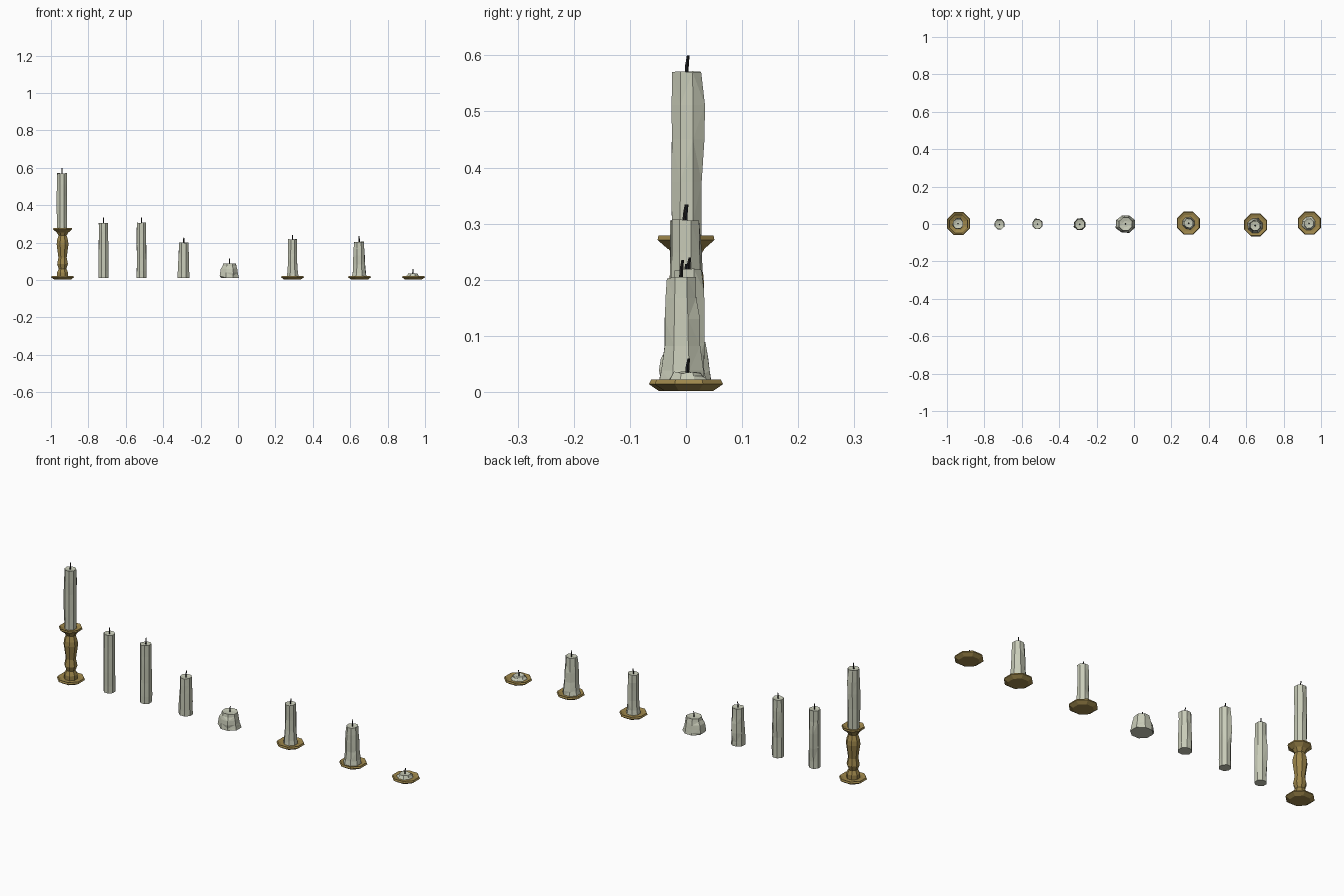
import bpy, random
from math import sin, cos, pi, radians

if "Cube" in bpy.data.objects:
    bpy.data.objects.remove(bpy.data.objects["Cube"])

random.seed(4)


def material(name, rgb):
    m = bpy.data.materials.new(name)
    m.diffuse_color = (*rgb, 1)
    m.use_nodes = True
    m.node_tree.nodes["Principled BSDF"].inputs["Base Color"].default_value = m.diffuse_color
    return m


WAX = material("wax", (0.58, 0.60, 0.48))
BRASS = material("brass", (0.34, 0.24, 0.07))
CHAR = material("charred_wick", (0.015, 0.015, 0.015))


def loft(name, rings, mat):
    """Skin a stack of equal-sized rings and cap both ends."""
    n = len(rings[0])
    verts = [p for ring in rings for p in ring]
    faces = [tuple(reversed(range(n))),
             tuple(range((len(rings) - 1) * n, len(rings) * n))]
    for k in range(len(rings) - 1):
        for i in range(n):
            a, b = k * n + i, k * n + (i + 1) % n
            # alternate the diagonals for chiselled facets
            if mat == WAX and (i + k) % 2:
                faces += [(a, b, b + n), (a, b + n, a + n)]
            elif mat == WAX:
                faces += [(a, b, a + n), (b, b + n, a + n)]
            else:
                faces.append((a, b, b + n, a + n))
    me = bpy.data.meshes.new(name)
    me.from_pydata(verts, [], faces)
    me.materials.append(mat)
    ob = bpy.data.objects.new(name, me)
    bpy.context.collection.objects.link(ob)
    return ob


def lathe(name, x, y, profile, mat, sides=8):
    turn = pi / sides
    return loft(name, [[(x + r * cos(turn + 2 * pi * i / sides),
                         y + r * sin(turn + 2 * pi * i / sides), z)
                        for i in range(sides)] for r, z in profile], mat)


def candle(name, x, y, z0, z1, r_base, r_top, wick_top, drips, flare=0.0):
    sides = 8
    rings = []
    # body: tapered, with wax runs (angle, low, high, thickness)
    for t in (0, 0.12, 0.35, 0.6, 0.8, 1):
        ring = []
        for i in range(sides):
            a = 2 * pi * (i + 0.5) / sides
            r = r_base + (r_top - r_base) * t
            r += flare * max(0, 1 - t / 0.35) ** 2
            for ang, low, high, thick in drips:
                near = max(0, cos(a - radians(ang))) ** 4
                if low <= t <= high:
                    r += thick * near
            r += random.uniform(-0.0008, 0.0008)
            z = z0 + (z1 - z0) * t
            if t == 1:
                z -= random.uniform(0, 0.004)
            ring.append((x + r * cos(a), y + r * sin(a), z))
        rings.append(ring)
    # shallow melted pool in the top
    rings.append([(x + r_top * 0.45 * cos(2 * pi * (i + 0.5) / sides),
                   y + r_top * 0.45 * sin(2 * pi * (i + 0.5) / sides),
                   z1 - 0.005) for i in range(sides)])
    loft(name, rings, WAX)
    # bent wick
    h = wick_top - z1 + 0.006
    path = [(0, 0.0036), (0.5, 0.0032), (1, 0.0024)]
    loft(name + "_wick",
         [[(x + r * cos(pi / 2 * i), y + 0.003 * t * t + r * sin(pi / 2 * i),
            z1 - 0.006 + h * t) for i in range(4)] for t, r in path], CHAR)


# Brass drip dishes
DISH = [(0.047, 0.002), (0.066, 0.014), (0.062, 0.022), (0.048, 0.018), (0.02, 0.018)]
for nm, x, y in (("candlestick_foot", -0.938, 0.002), ("dish_medium", 0.291, 0.005),
                 ("dish_wide", 0.650, -0.005), ("dish_stub", 0.938, 0.005)):
    lathe(nm, x, y, DISH, BRASS)

# Turned candlestick stem with its cup
lathe("candlestick_stem", -0.938, 0.001,
      [(0.032, 0.016), (0.032, 0.040), (0.022, 0.060), (0.031, 0.085), (0.024, 0.120),
       (0.034, 0.190), (0.032, 0.212), (0.023, 0.238), (0.035, 0.256)], BRASS)
lathe("candlestick_cup", -0.938, 0.0,
      [(0.035, 0.255), (0.055, 0.271), (0.053, 0.279), (0.036, 0.272), (0.02, 0.272)], BRASS)

# Candles: name, x, y, bottom, top, base radius, top radius, wick tip, runs, flare
candle("tall_candle", -0.941, 0.001, 0.268, 0.572, 0.029, 0.028, 0.600,
       [(75, 0.5, 0.9, 0.007), (200, 0.3, 0.7, 0.003)])
candle("long_candle", -0.719, -0.003, 0.012, 0.306, 0.028, 0.027, 0.334,
       [(100, 0.3, 0.7, 0.006)])
candle("slim_candle", -0.516, -0.001, 0.012, 0.308, 0.028, 0.026, 0.334,
       [(110, 0.5, 0.9, 0.006), (20, 0.1, 0.4, 0.003)])
candle("medium_candle", -0.290, -0.002, 0.012, 0.202, 0.032, 0.028, 0.228,
       [(80, 0.3, 0.7, 0.006), (200, 0.0, 0.4, 0.003)])
candle("short_candle", -0.045, 0.0, 0.012, 0.090, 0.050, 0.037, 0.114,
       [(185, 0.1, 0.6, 0.011), (0, 0.0, 0.2, 0.005), (290, 0.3, 0.6, 0.007)])
candle("dish_candle", 0.292, 0.004, 0.016, 0.220, 0.026, 0.026, 0.240,
       [(80, 0.35, 0.8, 0.005), (250, 0.1, 0.4, 0.003)], 0.009)
candle("wide_candle", 0.648, -0.009, 0.016, 0.206, 0.034, 0.028, 0.235,
       [(60, 0.1, 0.6, 0.006), (190, 0.3, 0.8, 0.004)], 0.009)
candle("stub_candle", 0.935, 0.002, 0.016, 0.037, 0.036, 0.025, 0.060,
       [(70, 0.0, 0.4, 0.006), (200, 0.0, 0.4, 0.005)])
